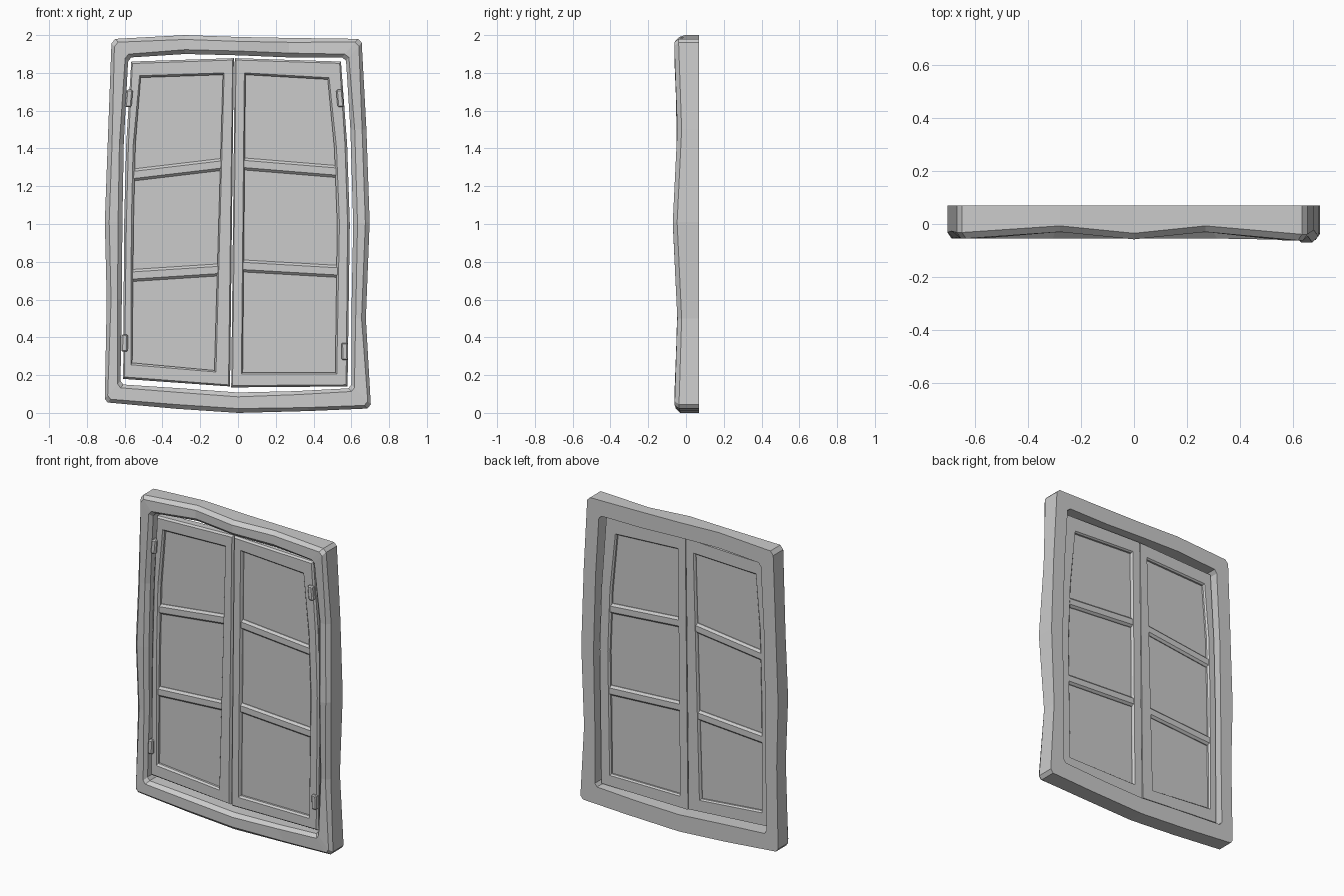
import bpy, bmesh
from mathutils import Vector

if "Cube" in bpy.data.objects:
    bpy.data.objects.remove(bpy.data.objects["Cube"])


def finish(name, bm):
    bmesh.ops.recalc_face_normals(bm, faces=bm.faces)
    mesh = bpy.data.meshes.new(name)
    bm.to_mesh(mesh)
    bm.free()
    obj = bpy.data.objects.new(name, mesh)
    bpy.context.collection.objects.link(obj)
    return obj


def ring(name, stations, back, bevel, back_bevel=0.0):
    """Closed frame: station = outer x, z, inner x, z, front y."""
    bm = bmesh.new()
    loops = []
    for ox, oz, ix, iz, yf in stations:
        o, i = Vector((ox, oz)), Vector((ix, iz))
        d = (i - o).normalized() * bevel
        sec = [(o, back), (o, yf + bevel), (o + d, yf), (i - d, yf), (i, yf + bevel)]
        if back_bevel:
            e = (i - o).normalized() * back_bevel
            sec += [(i, back - back_bevel), (i - e, back)]
        else:
            sec.append((i, back))
        loops.append([bm.verts.new((p.x, y, p.y)) for p, y in sec])
    for a, b in zip(loops, loops[1:] + loops[:1]):
        for k in range(len(a)):
            m = (k + 1) % len(a)
            bm.faces.new((a[k], a[m], b[m], b[k]))
    return finish(name, bm)


def prism(name, outline, y0, y1):
    """Flat slab from an x, z outline."""
    bm = bmesh.new()
    f = [bm.verts.new((x, y0, z)) for x, z in outline]
    b = [bm.verts.new((x, y1, z)) for x, z in outline]
    bm.faces.new(f)
    bm.faces.new(b[::-1])
    for k in range(len(f)):
        m = (k + 1) % len(f)
        bm.faces.new((f[k], b[k], b[m], f[m]))
    return finish(name, bm)


def bar(name, x0, z0, x1, z1):
    """Glazing bar with an eight sided section."""
    h, d, c = 0.032, 0.022, 0.013
    sec = [(-d, -h + c), (-d, h - c), (-d + c, h), (d - c, h),
           (d, h - c), (d, -h + c), (d - c, -h), (-d + c, -h)]
    bm = bmesh.new()
    a = [bm.verts.new((x0, y + 0.007, z0 + z)) for y, z in sec]
    b = [bm.verts.new((x1, y + 0.007, z1 + z)) for y, z in sec]
    bm.faces.new(a)
    bm.faces.new(b[::-1])
    for k in range(8):
        m = (k + 1) % 8
        bm.faces.new((a[k], b[k], b[m], a[m]))
    return finish(name, bm)


# Wobbly outer frame
ring("outer_frame", [
    (-.67, 1.955, -.582, 1.86, -.055), (-.65, 1.98, -.565, 1.882, -.055),
    (-.28, 2.0, -.28, 1.90, -.03), (0, 1.99, 0, 1.893, -.058),
    (.27, 1.985, .27, 1.882, -.03),
    (.635, 1.98, .55, 1.882, -.062), (.655, 1.96, .572, 1.865, -.062),
    (.68, 1.5, .595, 1.5, -.046), (.697, 1.01, .61, 1.0, -.07),
    (.677, .5, .60, .5, -.046),
    (.703, .045, .60, .15, -.06), (.685, .023, .585, .13, -.06),
    (.38, .01, .3, .115, -.055), (0, 0, 0, .108, -.055),
    (-.33, .022, -.3, .13, -.055),
    (-.69, .055, -.607, .15, -.055), (-.705, .075, -.622, .17, -.055),
    (-.695, .6, -.615, .6, -.046), (-.705, 1.01, -.612, 1.01, -.055),
    (-.69, 1.42, -.605, 1.42, -.05),
], .07, .023)

# Two sashes: outer and inner corner points plus bulging hinge side
sashes = {
    "left": [
        (-.565, 1.86, -.515, 1.775), (-.022, 1.878, -.08, 1.79),
        (-.042, .14, -.125, .225), (-.608, .18, -.56, .265),
        (-.603, 1.0, -.553, 1.0), (-.592, 1.42, -.543, 1.42)],
    "right": [
        (-.017, 1.878, .04, 1.79), (.545, 1.86, .475, 1.765),
        (.578, 1.42, .51, 1.4), (.592, 1.0, .525, 1.0),
        (.58, .14, .515, .215), (-.036, .135, .025, .215)],
}
for side, pts in sashes.items():
    ring(side + "_sash", [p + (-.022,) for p in pts], .032, .012, .01)
    # Glass reaches slightly into the sash
    pane = [((a * .2 + c * .8), (b * .2 + d * .8)) for a, b, c, d in pts]
    prism(side + "_glass", pane, .003, .011)

# Slanted glazing bars
bar("left_upper_bar", -.56, 1.259, -.08, 1.316)
bar("left_lower_bar", -.565, .727, -.10, .757)
bar("right_upper_bar", .03, 1.318, .53, 1.277)
bar("right_lower_bar", .025, .778, .53, .749)

# Hinges bridging sash and frame
for name, x, z, lean in [("left_upper_hinge", -.577, 1.665, .004),
                         ("left_lower_hinge", -.6, .37, .001),
                         ("right_upper_hinge", .54, 1.665, -.004),
                         ("right_lower_hinge", .565, .325, -.001)]:
    bm = bmesh.new()
    bmesh.ops.create_cube(bm, size=1)
    for v in bm.verts:
        up = v.co.z * 2
        v.co = Vector((x + v.co.x * .034 + up * lean, -.022 + v.co.y * .035, z + v.co.z * .092))
    bmesh.ops.bevel(bm, geom=bm.edges[:], offset=.007, segments=1, affect='EDGES')
    finish(name, bm)
